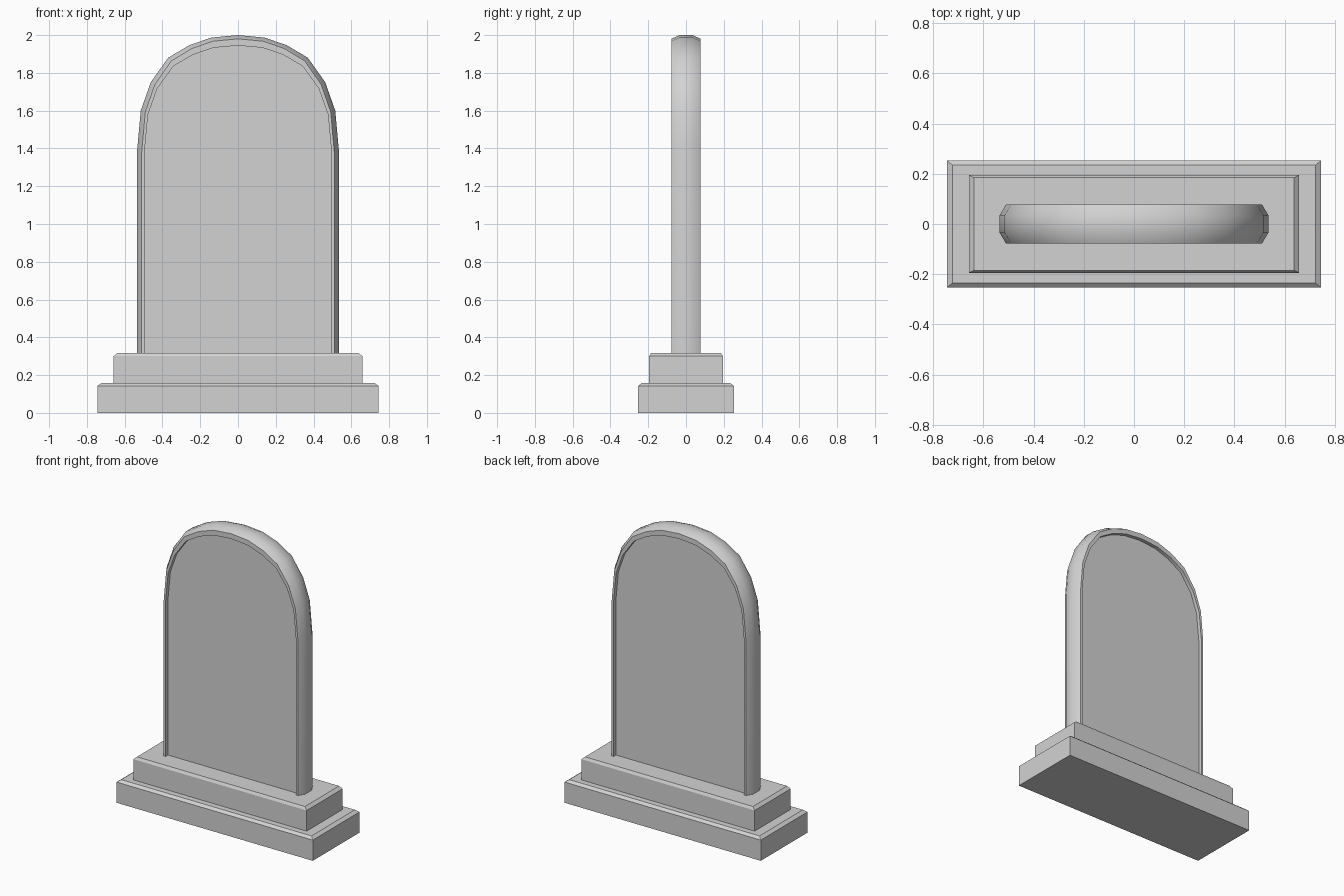
import bpy
import bmesh

cube = bpy.data.objects.get("Cube")
if cube:
    bpy.data.objects.remove(cube, do_unlink=True)

stone = bpy.data.materials.new("grey stone")
stone.use_nodes = True
GREY = (0.65, 0.65, 0.65, 1)
stone.diffuse_color = GREY
stone.node_tree.nodes["Principled BSDF"].inputs["Base Color"].default_value = GREY


def finish(name, bm):
    """Turn a bmesh into a named stone object."""
    bmesh.ops.recalc_face_normals(bm, faces=bm.faces[:])
    mesh = bpy.data.meshes.new(name)
    bm.to_mesh(mesh)
    bm.free()
    mesh.materials.append(stone)
    obj = bpy.data.objects.new(name, mesh)
    bpy.context.collection.objects.link(obj)
    return obj


def slab(name, half_x, half_y, bottom, top, inset_x, inset_y, chamfer):
    """Box whose upper edge is chamfered."""
    bm = bmesh.new()
    rings = []
    for x, y, z in ((half_x, half_y, bottom), (half_x, half_y, top - chamfer),
                    (half_x - inset_x, half_y - inset_y, top)):
        rings.append([bm.verts.new((sx * x, sy * y, z))
                      for sx, sy in ((-1, -1), (1, -1), (1, 1), (-1, 1))])
    for low, high in zip(rings, rings[1:]):
        for i in range(4):
            j = (i + 1) % 4
            bm.faces.new((low[i], low[j], high[j], high[i]))
    bm.faces.new(rings[0])
    bm.faces.new(rings[-1])
    return finish(name, bm)


# Stepped plinth
slab("lower_plinth", 0.745, 0.253, 0, 0.158, 0.022, 0.018, 0.016)
slab("upper_plinth", 0.658, 0.195, 0.158, 0.318, 0.02, 0.01, 0.018)

# Arched outline of the headstone, right half mirrored to the left
SPRING = 1.38
half = [(0.535, 0.3), (0.535, SPRING), (0.515, 1.6), (0.462, 1.75),
        (0.37, 1.88), (0.257, 1.947), (0.14, 1.987)]
outline = half + [(0, 2.0)] + [(-x, z) for x, z in reversed(half)]

# Depth, width scale and arch scale of each ring: edge, chamfer, rim, recess
sections = [(0.035, 1, 1), (0.078, 0.953, 0.968),
            (0.078, 0.925, 0.911), (0.053, 0.925, 0.911)]
sections = [(-y, a, b) for y, a, b in reversed(sections)] + sections

bm = bmesh.new()
rings = []
for y, wide, arch in sections:
    rings.append([bm.verts.new((x * wide, y, z if z <= SPRING
                                else SPRING + (z - SPRING) * arch))
                  for x, z in outline])
for a, b in zip(rings, rings[1:]):
    for i in range(len(outline) - 1):
        bm.faces.new((a[i], a[i + 1], b[i + 1], b[i]))

# Recessed front and back panels, and the hidden foot
bm.faces.new(rings[0])
bm.faces.new(rings[-1])
bm.faces.new([r[0] for r in rings] + [r[-1] for r in reversed(rings)])
headstone = finish("headstone", bm)

bpy.ops.object.select_all(action="DESELECT")
headstone.select_set(True)
bpy.context.view_layer.objects.active = headstone
bpy.ops.object.shade_smooth_by_angle(angle=0.7)
